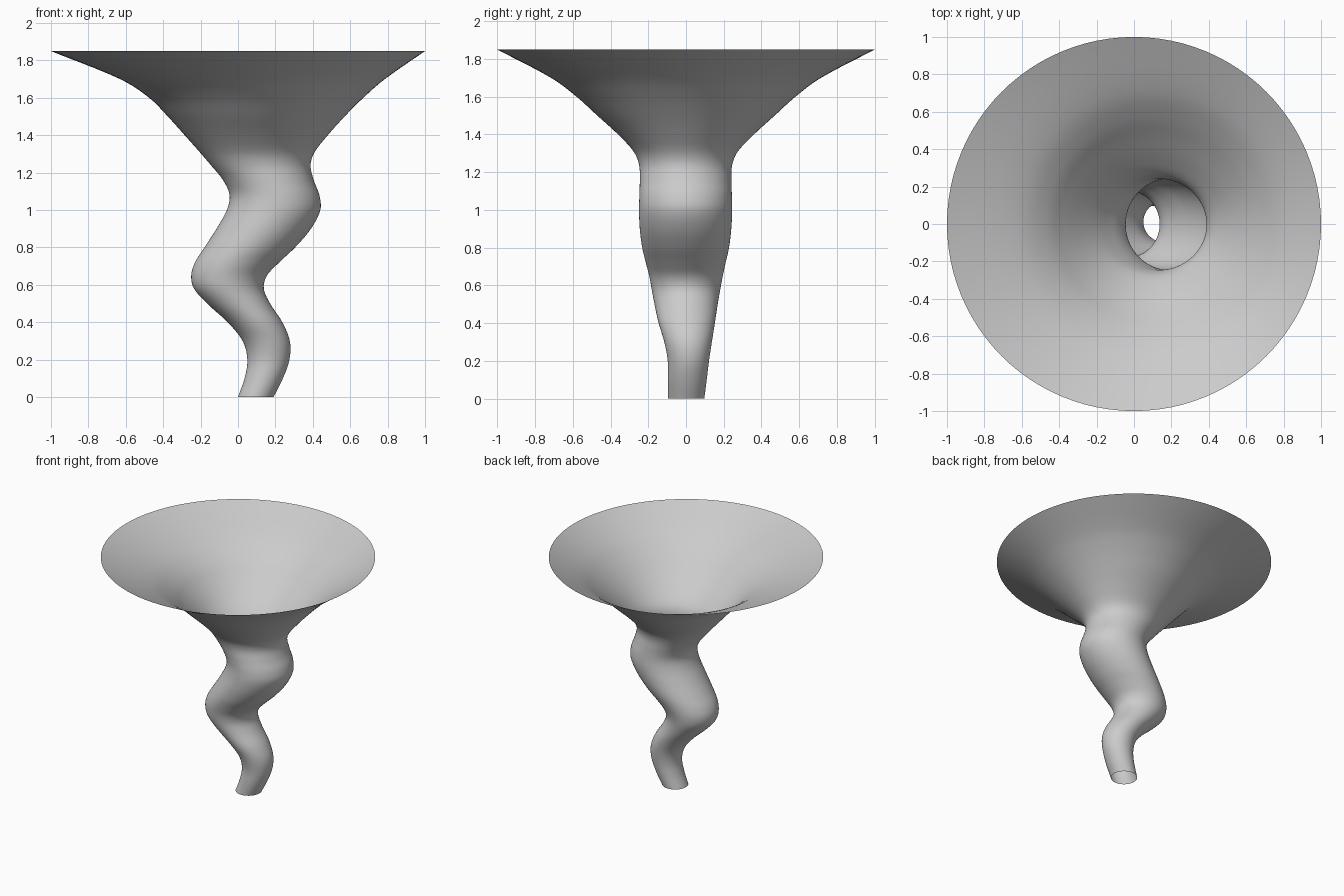
import bpy, bmesh, math

# Funnel outline: height, left x, right x, front y, back y
SECTIONS = [
    (0.00, 0.00, 0.19, -0.095, 0.097),
    (0.10, 0.035, 0.24, -0.096, 0.110),
    (0.20, 0.05, 0.275, -0.097, 0.122),
    (0.30, 0.025, 0.277, -0.115, 0.137),
    (0.40, -0.055, 0.237, -0.145, 0.153),
    (0.50, -0.165, 0.172, -0.167, 0.168),
    (0.58, -0.235, 0.138, -0.182, 0.182),
    (0.65, -0.25, 0.155, -0.195, 0.195),
    (0.72, -0.23, 0.22, -0.213, 0.210),
    (0.80, -0.18, 0.305, -0.232, 0.228),
    (0.90, -0.115, 0.39, -0.245, 0.240),
    (1.00, -0.06, 0.44, -0.249, 0.245),
    (1.08, -0.045, 0.435, -0.247, 0.243),
    (1.16, -0.08, 0.405, -0.245, 0.241),
    (1.24, -0.145, 0.388, -0.249, 0.245),
    (1.31, -0.205, 0.41, -0.278, 0.275),
    (1.40, -0.285, 0.48, -0.36, 0.36),
    (1.50, -0.375, 0.57, -0.47, 0.47),
    (1.60, -0.475, 0.67, -0.58, 0.58),
    (1.70, -0.63, 0.785, -0.715, 0.715),
    (1.85, -1.00, 1.00, -1.00, 1.00),
]
SIDES, STEPS = 96, 5


def slope(i):
    a, b = SECTIONS[max(i - 1, 0)], SECTIONS[min(i + 1, len(SECTIONS) - 1)]
    return [(q - p) / (b[0] - a[0]) for p, q in zip(a, b)]


def blend(i, t):
    """Smooth Hermite interpolation between two sections."""
    a, b = SECTIONS[i], SECTIONS[i + 1]
    h = b[0] - a[0]
    return [(2*t**3 - 3*t**2 + 1) * p + (t**3 - 2*t**2 + t) * h * m
            + (3*t**2 - 2*t**3) * q + (t**3 - t**2) * h * n
            for p, q, m, n in zip(a, b, slope(i), slope(i + 1))]


rows = [blend(i, k / STEPS) for i in range(len(SECTIONS) - 1) for k in range(STEPS)]
rows.append(SECTIONS[-1])

# Open-ended funnel skin lofted through horizontal rings
bm = bmesh.new()
rings = []
for z, x0, x1, y0, y1 in rows:
    ring = []
    for s in range(SIDES):
        a = 2 * math.pi * s / SIDES
        ring.append(bm.verts.new(((x0 + x1) / 2 + (x1 - x0) / 2 * math.cos(a),
                                  (y0 + y1) / 2 + (y1 - y0) / 2 * math.sin(a), z)))
    rings.append(ring)
for low, high in zip(rings, rings[1:]):
    for s in range(SIDES):
        n = (s + 1) % SIDES
        bm.faces.new((low[s], low[n], high[n], high[s])).smooth = True

mesh = bpy.data.meshes.new("whirlwind_funnel")
bm.to_mesh(mesh)
bm.free()
bpy.context.collection.objects.link(bpy.data.objects.new("whirlwind_funnel", mesh))
